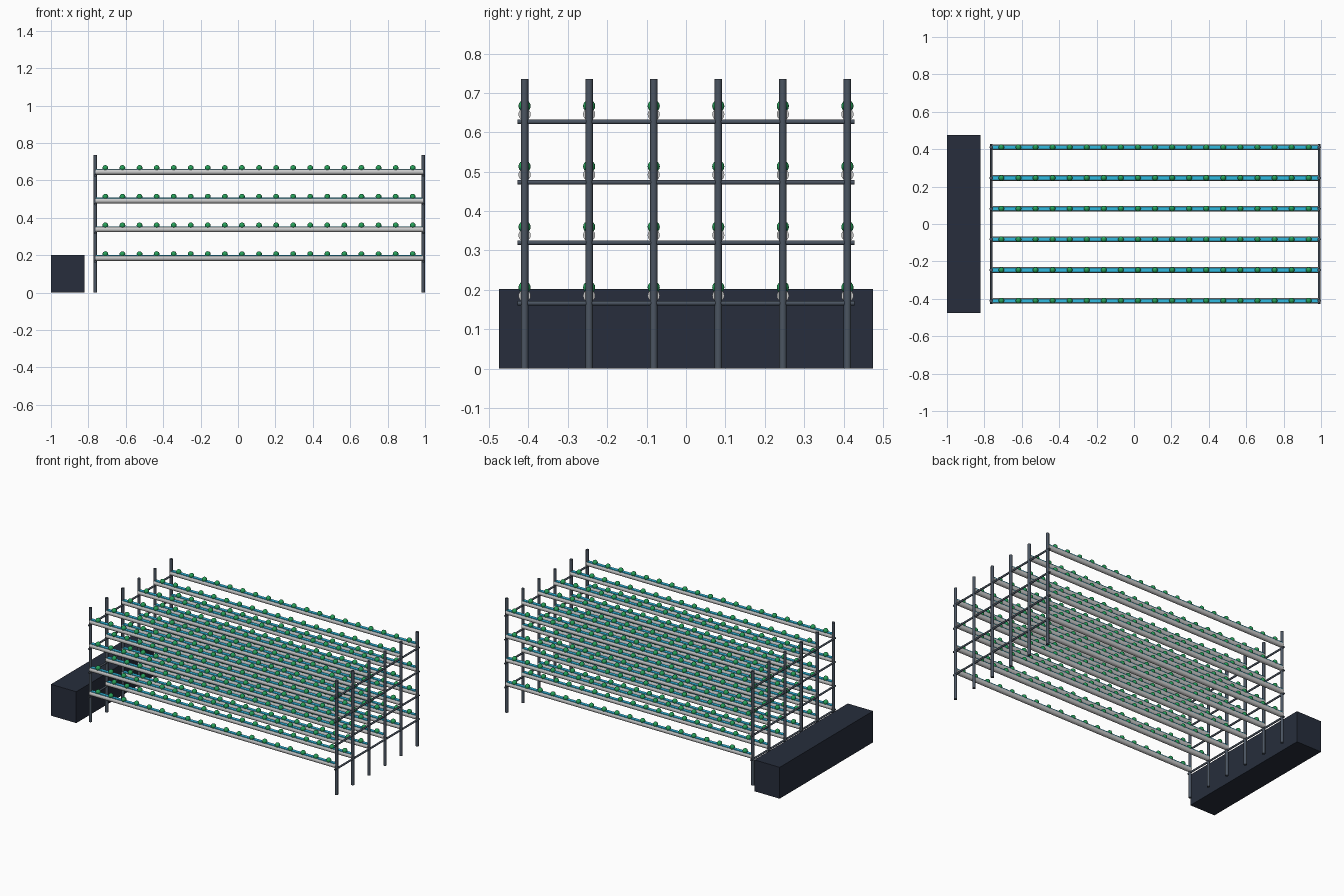
import bpy, bmesh
from mathutils import Matrix, Vector

if "Cube" in bpy.data.objects:
    bpy.data.objects.remove(bpy.data.objects["Cube"])


def material(name, color):
    m = bpy.data.materials.new(name)
    m.diffuse_color = (*color, 1)
    m.use_nodes = True
    m.node_tree.nodes["Principled BSDF"].inputs["Base Color"].default_value = m.diffuse_color
    return m


STEEL = material("dark_steel", (0.07, 0.09, 0.12))
TANK = material("tank_navy", (0.02, 0.027, 0.045))
PIPE = material("pipe_white", (0.8, 0.8, 0.78))
WATER = material("water_blue", (0.03, 0.5, 0.75))
LEAF = material("leaf_green", (0.02, 0.35, 0.1))

ROWS = [-0.41 + 0.164 * i for i in range(6)]
LEVELS = [0.185 + 0.1535 * i for i in range(4)]
X0, X1 = -0.763, 0.99


def finish(name, bm, mat, smooth=True):
    me = bpy.data.meshes.new(name)
    bm.to_mesh(me)
    bm.free()
    me.materials.append(mat)
    for p in me.polygons:
        p.use_smooth = smooth and len(p.vertices) <= 4
    ob = bpy.data.objects.new(name, me)
    bpy.context.collection.objects.link(ob)
    return ob


def rod(bm, a, b, r, sides=16):
    a, b = Vector(a), Vector(b)
    rot = Vector((0, 0, 1)).rotation_difference(b - a).to_matrix().to_4x4()
    bmesh.ops.create_cone(bm, cap_ends=True, segments=sides, radius1=r, radius2=r,
                          depth=(b - a).length,
                          matrix=Matrix.Translation((a + b) / 2) @ rot)


def box(bm, centre, size):
    bmesh.ops.create_cube(bm, size=1, matrix=Matrix.Translation(centre)
                          @ Matrix.Diagonal((*size, 1)))


# nutrient tank
bm = bmesh.new()
box(bm, (-0.91, 0, 0.101), (0.18, 0.95, 0.202))
finish("nutrient_tank", bm, TANK, False)

# upright posts at both ends of every row
bm = bmesh.new()
for x in (X0, X1):
    for y in ROWS:
        rod(bm, (x, y, 0), (x, y, 0.735), 0.0095)
finish("upright_posts", bm, STEEL)

# cross rails below each level
bm = bmesh.new()
for x in (X0, X1):
    for z in LEVELS:
        rod(bm, (x, -0.428, z - 0.019), (x, 0.428, z - 0.019), 0.006)
finish("cross_rails", bm, STEEL)

# growing pipes, water strips and plants, one object per level
for n, z in enumerate(LEVELS, 1):
    pipes, water, plants = bmesh.new(), bmesh.new(), bmesh.new()
    for y in ROWS:
        rod(pipes, (X0, y, z), (X1, y, z), 0.0155, 20)
        box(water, ((X0 + X1) / 2, y, z + 0.0138), (X1 - X0 - 0.01, 0.02, 0.005))
        for i in range(19):
            x = -0.709 + i * 1.643 / 18
            bmesh.ops.create_uvsphere(plants, u_segments=12, v_segments=8, radius=0.0155,
                                      matrix=Matrix.Translation((x, y, z + 0.021)))
    finish(f"growing_pipes_{n}", pipes, PIPE)
    finish(f"water_strips_{n}", water, WATER, False)
    finish(f"plants_{n}", plants, LEAF)
